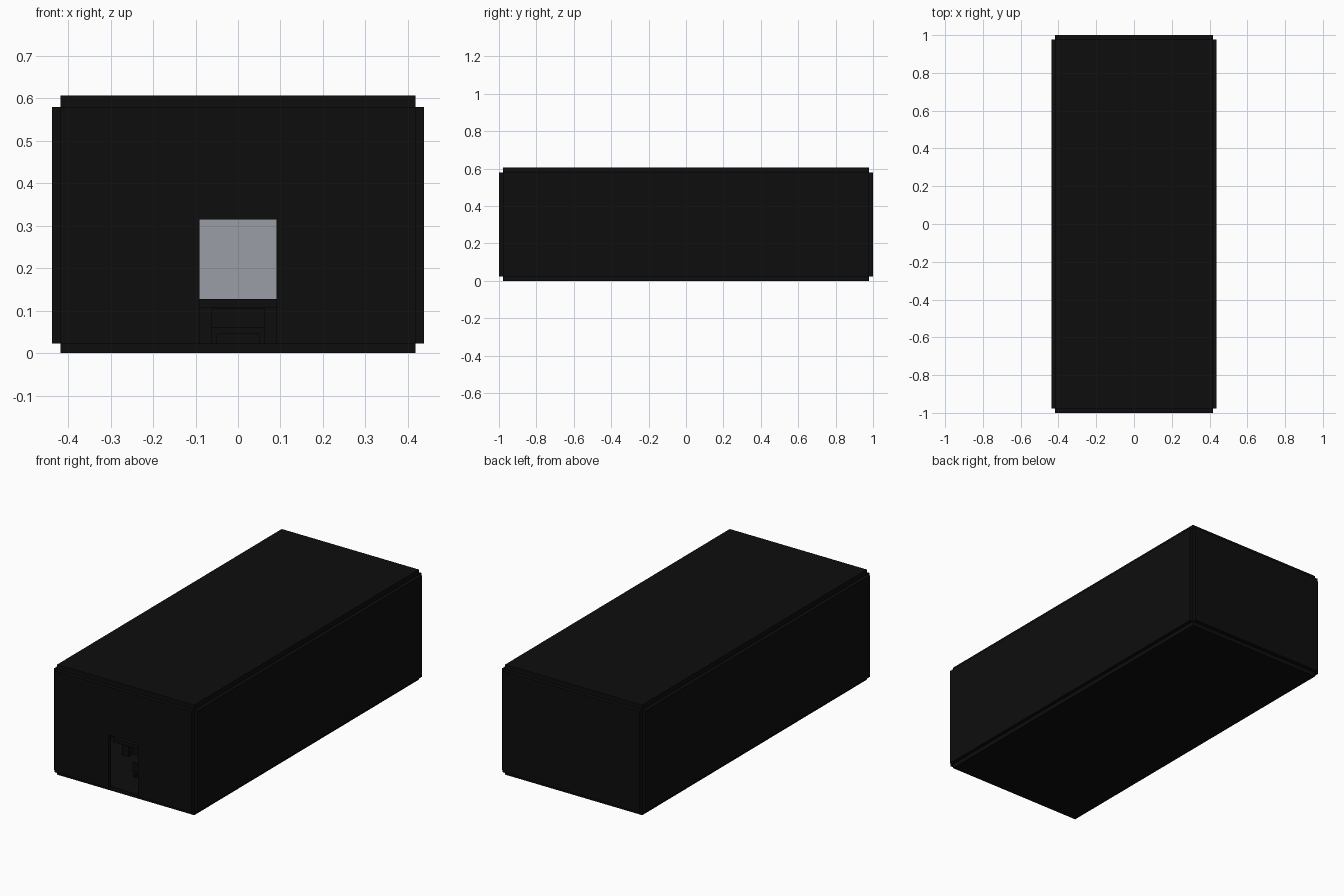
import bpy, bmesh
from mathutils import Matrix, Vector

if "Cube" in bpy.data.objects:
    bpy.data.objects.remove(bpy.data.objects["Cube"])


def material(name, col):
    m = bpy.data.materials.new(name)
    m.diffuse_color = (*col, 1)
    m.use_nodes = True
    m.node_tree.nodes["Principled BSDF"].inputs["Base Color"].default_value = m.diffuse_color
    return m


BLACK = material("matte_black", (0.004, 0.004, 0.004))
GREY = material("screen_grey", (0.32, 0.34, 0.38))


def boxes(name, spans, mat):
    """One object from a list of (x0, x1, y0, y1, z0, z1) boxes."""
    bm = bmesh.new()
    for x0, x1, y0, y1, z0, z1 in spans:
        c = Vector(((x0 + x1) / 2, (y0 + y1) / 2, (z0 + z1) / 2))
        s = Matrix.Diagonal((x1 - x0, y1 - y0, z1 - z0, 1))
        bmesh.ops.create_cube(bm, size=1, matrix=Matrix.Translation(c) @ s)
    me = bpy.data.meshes.new(name)
    bm.to_mesh(me)
    bm.free()
    me.materials.append(mat)
    ob = bpy.data.objects.new(name, me)
    bpy.context.collection.objects.link(ob)
    return ob


# Room shell: slabs that meet at their inner edges, leaving notched corners
X, XO, Y, YO = 0.418, 0.438, 0.978, 1.0
Z0, Z1, H = 0.022, 0.58, 0.607
boxes("floor", [(-X, X, -Y, Y, 0, Z0)], BLACK)
boxes("ceiling", [(-X, X, -Y, Y, Z1, H)], BLACK)
boxes("back_wall", [(-X, X, Y, YO, Z0, Z1)], BLACK)
boxes("left_wall", [(-XO, -X, -Y, Y, Z0, Z1)], BLACK)
boxes("right_wall", [(X, XO, -Y, Y, Z0, Z1)], BLACK)

# Front wall with a doorway
D = 0.091
boxes("front_wall_left", [(-X, -D, -YO, -Y, Z0, Z1)], BLACK)
boxes("front_wall_right", [(D, X, -YO, -Y, Z0, Z1)], BLACK)
boxes("door_lintel", [(-D, D, -YO, -Y, 0.315, Z1)], BLACK)

# Grey screen on the inside of the back wall
boxes("back_screen", [(-0.36, 0.36, Y - 0.008, Y, 0.09, 0.5)], GREY)

# Long table inside the room
boxes("table_top", [(-0.28, 0.28, -0.69, 0.69, 0.107, 0.127)], BLACK)
boxes("table_legs", [(sx - 0.02, sx + 0.02, sy - 0.02, sy + 0.02, Z0, 0.107)
                     for sx in (-0.24, 0.24) for sy in (-0.62, 0.62)], BLACK)
boxes("table_modesty_panel", [(-0.22, 0.22, -0.6, -0.58, Z0, 0.107)], BLACK)

# Chairs at both table ends
for name, s in (("front_chair", -1), ("back_chair", 1)):
    def span(x0, x1, a, b, z0, z1):
        return (x0, x1, min(s * a, s * b), max(s * a, s * b), z0, z1)
    parts = [span(-0.062, 0.062, 0.72, 0.82, 0.045, 0.06),
             span(-0.062, 0.062, 0.82, 0.83, 0.06, 0.105)]
    for x in (-0.056, 0.056):
        for y in (0.726, 0.814):
            parts.append(span(x - 0.006, x + 0.006, y - 0.006, y + 0.006, Z0, 0.045))
    boxes(name, parts, BLACK)
